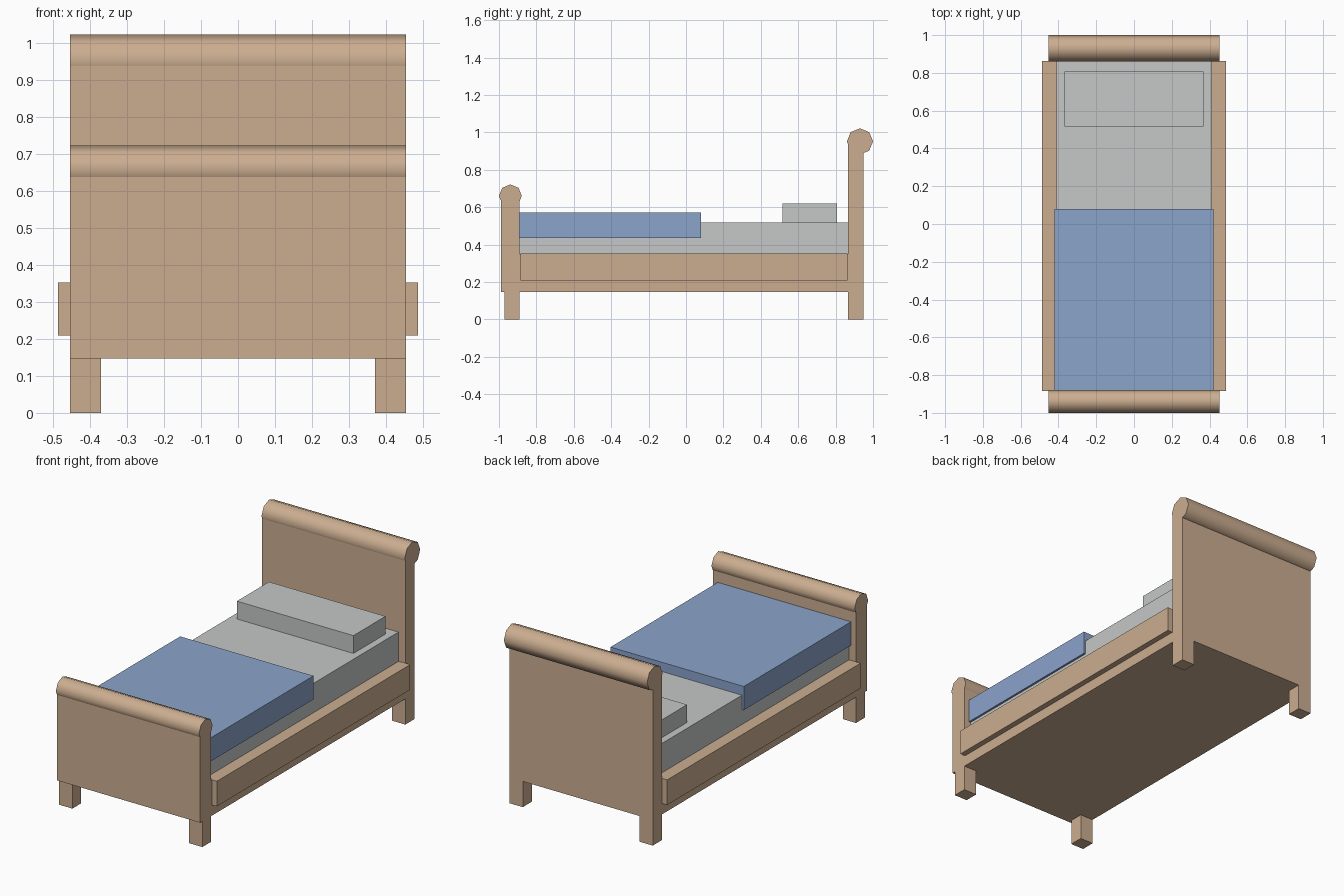
import bpy, bmesh, math
from mathutils import Matrix

if "Cube" in bpy.data.objects:
    bpy.data.objects.remove(bpy.data.objects["Cube"])


def material(name, rgb):
    m = bpy.data.materials.new(name)
    m.diffuse_color = (*rgb, 1)
    m.use_nodes = True
    m.node_tree.nodes["Principled BSDF"].inputs["Base Color"].default_value = m.diffuse_color
    return m


WOOD = material("light wood", (0.60, 0.42, 0.28))
LINEN = material("grey linen", (0.56, 0.58, 0.57))
BLUE = material("blue blanket", (0.258, 0.366, 0.597))


def finish(name, bm, mat):
    me = bpy.data.meshes.new(name)
    bm.to_mesh(me)
    bm.free()
    me.materials.append(mat)
    ob = bpy.data.objects.new(name, me)
    bpy.context.collection.objects.link(ob)
    return ob


def box(name, x, y, z, mat):
    """Box from (min, max) pairs."""
    bm = bmesh.new()
    bmesh.ops.create_cube(bm, size=1)
    for v in bm.verts:
        v.co = [r[0] if c < 0 else r[1] for c, r in zip(v.co, (x, y, z))]
    return finish(name, bm, mat)


def roll(name, y, z, radius):
    """Eight-sided smooth roll along x with flat ends."""
    bm = bmesh.new()
    bmesh.ops.create_cone(bm, cap_ends=True, segments=8, radius1=radius, radius2=radius,
                          depth=2 * W, matrix=Matrix.Translation((0, y, z))
                          @ Matrix.Rotation(math.pi / 2, 4, 'Y'))
    ob = finish(name, bm, WOOD)
    bpy.ops.object.select_all(action='DESELECT')
    ob.select_set(True)
    bpy.context.view_layer.objects.active = ob
    bpy.ops.object.shade_smooth_by_angle(angle=math.radians(60))


W = 0.4535          # half width of the end boards
FOOT, HEAD = -0.89, 0.866   # inner faces of the end boards
BASE = 0.147        # underside of the bed

# End boards with rolled tops
box("footboard", (-W, W), (-0.99, FOOT), (BASE, 0.661), WOOD)
roll("footboard_roll", -0.939, 0.661, 0.061)
box("headboard", (-W, W), (HEAD, 0.948), (BASE, 0.952), WOOD)
roll("headboard_roll", 0.93, 0.952, 0.07)

# Bed base
box("bed_base", (-W, W), (FOOT, HEAD), (BASE, 0.35), WOOD)

# Legs and side rails, both sides
for side, s in (("left", -1), ("right", 1)):
    leg_x = sorted((s * 0.37, s * W))
    box(side + "_front_leg", leg_x, (-0.97, FOOT), (0, BASE), WOOD)
    box(side + "_back_leg", leg_x, (HEAD, 0.948), (0, BASE), WOOD)
    box(side + "_rail", sorted((s * 0.425, s * 0.486)), (-0.885, 0.864), (0.209, 0.353), WOOD)

# Bedding
box("mattress", (-0.41, 0.41), (FOOT, HEAD), (0.35, 0.518), LINEN)
box("pillow", (-0.369, 0.369), (0.517, 0.807), (0.518, 0.62), LINEN)
box("blanket", (-0.422, 0.422), (FOOT, 0.08), (0.436, 0.571), BLUE)
